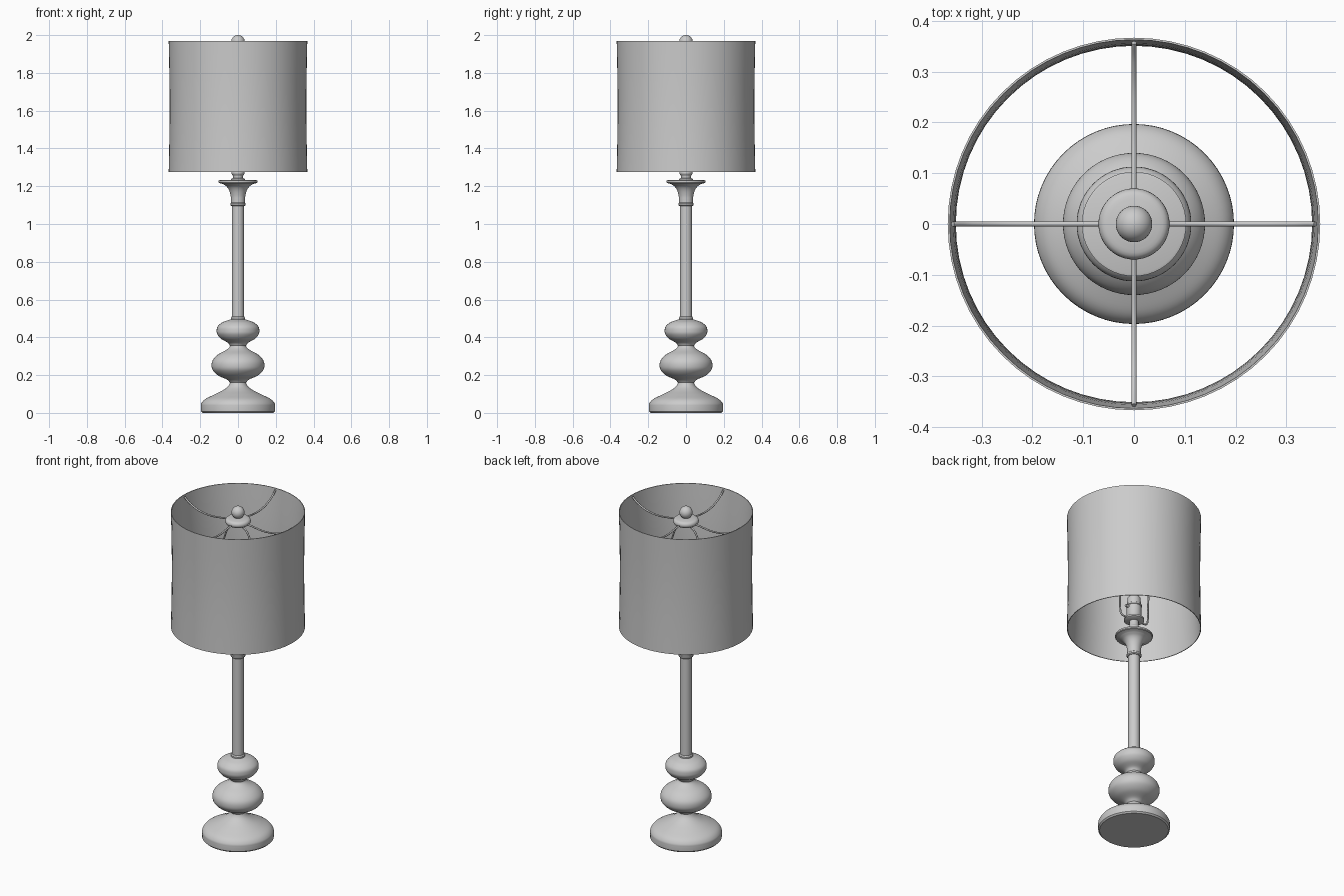
import bpy, bmesh, math
from mathutils import Vector

if "Cube" in bpy.data.objects:
    bpy.data.objects.remove(bpy.data.objects["Cube"])

grey = bpy.data.materials.new("plain_grey")
grey.diffuse_color = (0.6, 0.6, 0.6, 1)
grey.use_nodes = True
grey.node_tree.nodes["Principled BSDF"].inputs["Base Color"].default_value = grey.diffuse_color


def finish(name, bm, angle=35):
    bmesh.ops.recalc_face_normals(bm, faces=bm.faces)
    me = bpy.data.meshes.new(name)
    bm.to_mesh(me)
    bm.free()
    me.materials.append(grey)
    ob = bpy.data.objects.new(name, me)
    bpy.context.collection.objects.link(ob)
    bpy.ops.object.select_all(action='DESELECT')
    ob.select_set(True)
    bpy.context.view_layer.objects.active = ob
    bpy.ops.object.shade_smooth_by_angle(angle=math.radians(angle))
    return ob


def spline(pts, n=6):
    """Catmull-Rom curve through the points."""
    v = [Vector(p) for p in pts]
    v = [2 * v[0] - v[1]] + v + [2 * v[-1] - v[-2]]
    out = []
    for i in range(1, len(v) - 2):
        a, b, c, d = v[i - 1:i + 3]
        for k in range(n):
            t = k / n
            out.append(0.5 * (2 * b + (c - a) * t + (2 * a - 5 * b + 4 * c - d) * t * t
                              + (3 * b - a - 3 * c + d) * t ** 3))
    return out + [v[-2]]


def lathe(name, profile, seg=48, loop=False):
    """Spin an (r, z) profile about z; open profiles get end caps."""
    bm = bmesh.new()
    rings = [[bm.verts.new((max(r, 0.0005) * math.cos(2 * math.pi * k / seg),
                            max(r, 0.0005) * math.sin(2 * math.pi * k / seg), z))
              for k in range(seg)] for r, z in profile]
    pairs = list(zip(rings, rings[1:])) + ([(rings[-1], rings[0])] if loop else [])
    for a, b in pairs:
        for k in range(seg):
            j = (k + 1) % seg
            bm.faces.new((a[k], a[j], b[j], b[k]))
    if not loop:
        bm.faces.new(rings[0])
        bm.faces.new(rings[-1])
    return finish(name, bm)


def rod(name, pts, radius):
    """Round wire through the points."""
    cu = bpy.data.curves.new(name, 'CURVE')
    cu.dimensions = '3D'
    cu.bevel_depth = radius
    cu.bevel_resolution = 2
    cu.use_fill_caps = True
    sp = cu.splines.new('POLY')
    path = spline(pts)
    sp.points.add(len(path) - 1)
    for p, co in zip(sp.points, path):
        p.co = (*co, 1)
    sp.use_smooth = True
    cu.materials.append(grey)
    ob = bpy.data.objects.new(name, cu)
    bpy.context.collection.objects.link(ob)
    return ob


# Turned base: foot and two stacked bulbs
lathe("foot", [(0.188, 0), (0.196, 0.008)] + spline(
    [(0.197, 0.03), (0.194, 0.05), (0.175, 0.072), (0.13, 0.095), (0.085, 0.117),
     (0.055, 0.138), (0.042, 0.16), (0.042, 0.18)]), 64)
lathe("lower_bulb", spline(
    [(0.042, 0.16), (0.06, 0.177), (0.105, 0.198), (0.133, 0.225), (0.14, 0.252), (0.133, 0.28),
     (0.107, 0.308), (0.065, 0.332), (0.045, 0.348), (0.042, 0.362)]), 64)
lathe("upper_bulb", spline(
    [(0.042, 0.355), (0.055, 0.372), (0.09, 0.392), (0.109, 0.415), (0.113, 0.435), (0.108, 0.457),
     (0.085, 0.478), (0.055, 0.49), (0.038, 0.495)]), 64)

# Column with end rings and flared capital
lathe("column_ring", [(0.038, 0.49), (0.038, 0.503), (0.033, 0.51)])
lathe("column", [(0.032, 0.49), (0.032, 1.11)])
lathe("capital", [(0.036, 1.095), (0.041, 1.1), (0.041, 1.109), (0.037, 1.113)] + spline(
    [(0.037, 1.125), (0.039, 1.15), (0.047, 1.178), (0.06, 1.198), (0.08, 1.212)])
    + [(0.1, 1.217), (0.103, 1.221), (0.103, 1.23), (0.098, 1.232)])

# Neck, harp saddle and bulb socket
lathe("neck", [(0.038, 1.23), (0.038, 1.238)] + spline(
    [(0.026, 1.244), (0.027, 1.255), (0.034, 1.266), (0.034, 1.276), (0.026, 1.288)])
    + [(0.024, 1.325)])
lathe("saddle", [(0.045, 1.318), (0.056, 1.324), (0.056, 1.334), (0.045, 1.34)])
lathe("socket", [(0.03, 1.338), (0.04, 1.355), (0.04, 1.41), (0.043, 1.412), (0.043, 1.42),
                 (0.038, 1.424), (0.036, 1.465), (0.026, 1.475), (0.026, 1.5)])
rod("socket_key", [(0.03, 0, 1.40), (0.045, 0, 1.40), (0.06, 0, 1.40)], 0.008)

# Harp wire from the saddle up to the hub
for s, side in ((-1, "left"), (1, "right")):
    rod("harp_" + side, [(s * 0.05, 0, 1.328), (s * 0.085, 0, 1.332), (s * 0.098, 0, 1.36),
                         (s * 0.1, 0, 1.45), (s * 0.108, 0, 1.6), (s * 0.1, 0, 1.75),
                         (s * 0.06, 0, 1.86), (0, 0, 1.895)], 0.005)

# Shade: thin drum with a very slight waist
outer = [(0.367 - 0.005 * math.sin(math.pi * k / 10), 1.275 + 0.0695 * k) for k in range(11)]
inner = [(0.363 - 0.012 * math.sin(math.pi * k / 10), 1.275 + 0.0695 * k) for k in range(11)]
lathe("shade", outer + inner[::-1], 64, loop=True)

# Hub, finial and four curved arms
lathe("hub", spline([(0.03, 1.892), (0.06, 1.897), (0.07, 1.912), (0.062, 1.928), (0.035, 1.934)], 4))
lathe("finial_stem", [(0.02, 1.925), (0.016, 1.945)], 24)
lathe("finial", [(0.036 * math.sin(math.pi * k / 16), 1.964 - 0.036 * math.cos(math.pi * k / 16))
                 for k in range(17)], 32)
for i in range(4):
    c, s = math.cos(i * math.pi / 2), math.sin(i * math.pi / 2)
    rod("shade_arm_%d" % (i + 1), [(r * c, r * s, z) for r, z in
        ((0.05, 1.91), (0.1, 1.903), (0.18, 1.895), (0.26, 1.905), (0.32, 1.932), (0.357, 1.962))], 0.005)
